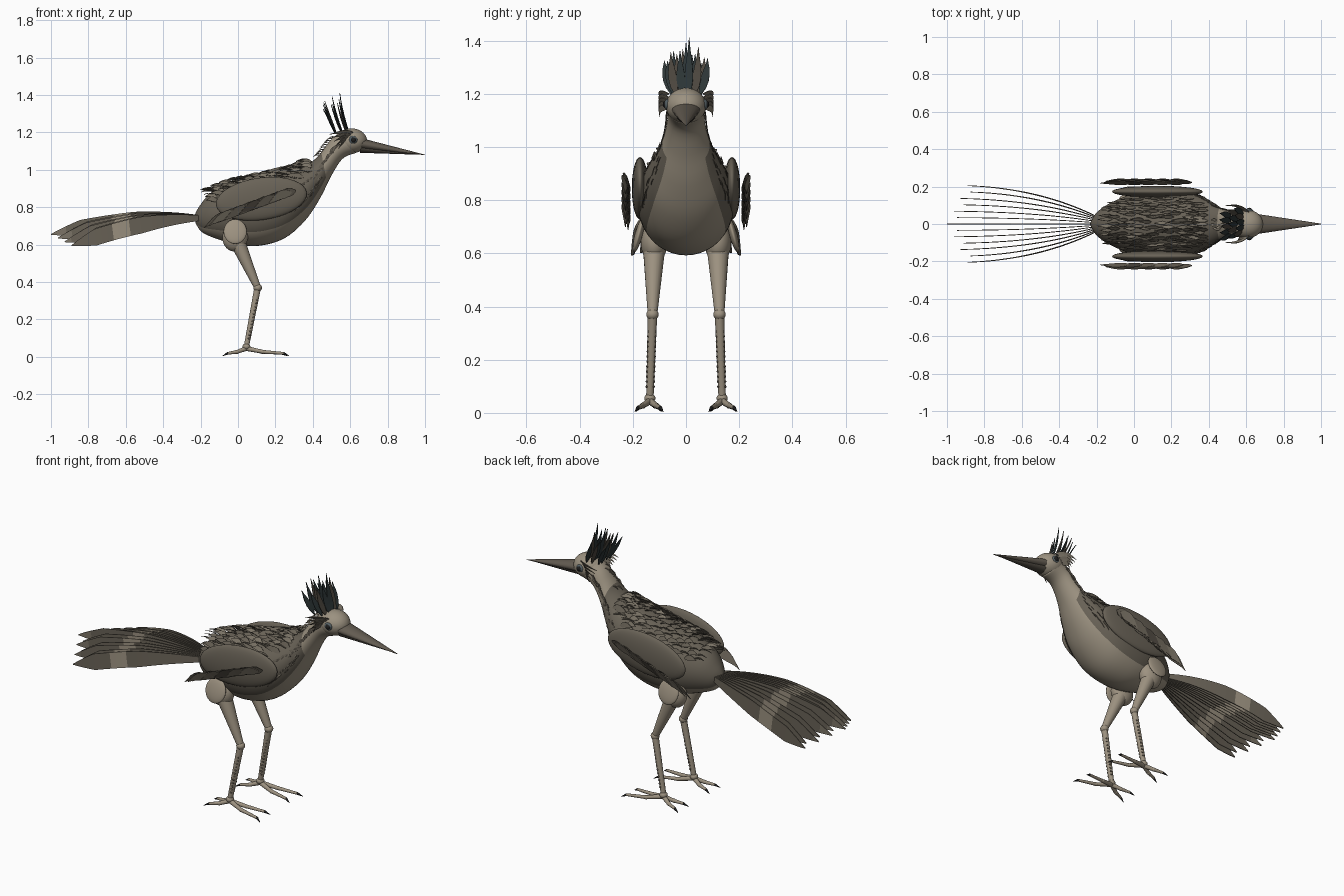
import bpy, bmesh, math, random
from mathutils import Vector, Matrix

random.seed(4)
if "Cube" in bpy.data.objects:
    bpy.data.objects.remove(bpy.data.objects["Cube"])


def material(name, *rgb):
    m = bpy.data.materials.new(name)
    m.use_nodes = True
    m.diffuse_color = (*rgb, 1)
    m.node_tree.nodes["Principled BSDF"].inputs["Base Color"].default_value = (*rgb, 1)
    return m


DARK = material("dark_plumage", 0.14, 0.122, 0.094)
PALE = material("pale_plumage", 0.33, 0.285, 0.217)
MID = material("mid_feather", 0.2, 0.175, 0.135)
DEEP = material("deep_brown", 0.07, 0.06, 0.047)
CREST = material("crest_teal", 0.025, 0.035, 0.036)
LEG = material("leg_tan", 0.34, 0.29, 0.22)
BEAK = material("beak_brown", 0.125, 0.106, 0.083)
BLACK = material("black", 0.012, 0.012, 0.012)
RING = material("eye_ring", 0.09, 0.115, 0.125)


def finish(name, bm, *mats, smooth=True):
    for f in bm.faces:
        f.smooth = smooth
    mesh = bpy.data.meshes.new(name)
    bm.to_mesh(mesh)
    bm.free()
    for m in mats:
        mesh.materials.append(m)
    ob = bpy.data.objects.new(name, mesh)
    bpy.context.collection.objects.link(ob)
    return ob


def plumes(name, bm, *mats, thick=.003):
    ob = finish(name, bm, *mats, smooth=False)
    solid = ob.modifiers.new("thickness", "SOLIDIFY")
    solid.thickness, solid.offset = thick, 0


def ball(name, loc, size, mat, tilt=0, axis="Y"):
    bm = bmesh.new()
    bmesh.ops.create_uvsphere(bm, u_segments=32, v_segments=18, radius=1, matrix=Matrix.LocRotScale(
        Vector(loc), Matrix.Rotation(math.radians(tilt), 3, axis), Vector(size)))
    finish(name, bm, mat)


def rod(name, a, b, r1, r2, mat, flat=1):
    a, b = Vector(a), Vector(b)
    rot = (b - a).to_track_quat("Z", "Y")
    bm = bmesh.new()
    bmesh.ops.create_cone(bm, cap_ends=True, segments=20, radius1=r1, radius2=r2, depth=(b - a).length,
                          matrix=Matrix.LocRotScale((a + b) / 2, rot, Vector((1, flat, 1))))
    ob = finish(name, bm, mat)
    ob.data.set_sharp_from_angle(angle=math.radians(50))


def leaf(t):
    return math.sin(math.pi * min(1, t ** 0.75 + 0.04)) if t < 1 else 0.03


def feather(bm, base, ctrl, tip, wide, index=0, shape=leaf, steps=6):
    """Flat curved blade; wide is its half-width vector, index a number or a rule on the face centre."""
    base, ctrl, tip, wide = map(Vector, (base, ctrl, tip, wide))
    last = None
    for i in range(steps + 1):
        t = i / steps
        p = base * (1 - t) ** 2 + ctrl * 2 * t * (1 - t) + tip * t * t
        pair = [bm.verts.new(p + wide * s * shape(t)) for s in (1, -1)]
        if last:
            f = bm.faces.new((last[0], last[1], pair[1], pair[0]))
            f.material_index = index(f.calc_center_median()) if callable(index) else index
        last = pair


# Body and neck: rings between an upper and a lower outline point, with a half-width
stations = [(-.235, .75, -.225, .71, .01), (-.21, .80, -.19, .665, .06), (-.15, .87, -.11, .63, .11),
            (-.02, .935, 0, .60, .16), (.12, .965, .12, .595, .18), (.25, .995, .25, .635, .18),
            (.36, 1.025, .36, .73, .15), (.42, 1.065, .44, .85, .108), (.46, 1.115, .5, .97, .08),
            (.5, 1.165, .56, 1.06, .069), (.55, 1.205, .63, 1.09, .07)]


def station(s):
    i = min(int(s), len(stations) - 2)
    u = s - i
    p = [stations[max(0, min(len(stations) - 1, i + k))] for k in (-1, 0, 1, 2)]
    return [b + .5 * u * (c - a + u * (2 * a - 5 * b + 4 * c - d + u * (3 * (b - c) + d - a)))
            for a, b, c, d in zip(*p)]


def skin(s, ang):
    """Point on the body: station s, angle from the spine."""
    tx, tz, bx, bz, w = station(s)
    k = (1 + math.cos(ang)) / 2
    return Vector((bx + (tx - bx) * k, w * math.sin(ang), bz + (tz - bz) * k))


bm = bmesh.new()
SIDES, ROWS = 40, 50
rings = []
for r in range(ROWS + 1):
    s = r / ROWS * (len(stations) - 1)
    rings.append([bm.verts.new(skin(s, 2 * math.pi * k / SIDES)) for k in range(SIDES)])
for r in range(ROWS):
    for k in range(SIDES):
        j = (k + 1) % SIDES
        f = bm.faces.new((rings[r][k], rings[r][j], rings[r + 1][j], rings[r + 1][k]))
        under = math.cos(2 * math.pi * (k + .5) / SIDES) < -.6
        f.material_index = int(under or r > ROWS * .74)
bm.faces.new(rings[0])
bm.faces.new(rings[-1])
bmesh.ops.recalc_face_normals(bm, faces=bm.faces)
finish("body", bm, DARK, PALE)

# Overlapping back feathers: blades lying backwards with lifted tips, in staggered rows
bm = bmesh.new()
for row in range(15):
    s = 2.3 + row * .3
    for col in range(-4, 5):
        ang = (col + .5 * (row % 2) - .25) * .22 + random.uniform(-.05, .05)
        p = skin(s, ang)
        size = random.uniform(.06, .085)
        across = Vector((0, math.cos(ang), -math.sin(ang) + random.choice((-.7, .7)))) * .009
        feather(bm, p, p + Vector((-size * .5, 0, .02)), p + Vector((-size, 0, .004)),
                across, random.choice((0, 0, 1)))
plumes("back_feathers", bm, DARK, MID)

# Chest and neck feathers along each side
bm = bmesh.new()
for side in (-1, 1):
    for i in range(30):
        s = 5.6 + i * .13
        for turn in (1.25, 1.75) if s < 7.4 else (1.4,):
            p = skin(s, side * (turn + random.uniform(-.12, .12)))
            feather(bm, p, p + Vector((-.02, side * .012, -.012)), p + Vector((-.035, side * .008, -.045)),
                    (.006, 0, -.003), i % 2)
plumes("neck_feathers", bm, DARK, DEEP, thick=.002)

# Pale ruffled nape
bm = bmesh.new()
for i in range(10):
    p = skin(7.3 + i * .22, random.uniform(-.4, .4))
    feather(bm, p, p + Vector((-.02, 0, .005)), p + Vector((-.033, 0, -.012)), (0, .007, .002), i % 2)
plumes("nape_feathers", bm, PALE, MID, thick=.002)

# Head, beak and crest
ball("head", (.605, 0, 1.155), (.085, .076, .067), PALE)
rod("upper_beak", (.655, 0, 1.14), (1, 0, 1.08), .054, .002, BEAK, .55)
rod("lower_beak", (.655, 0, 1.118), (.95, 0, 1.083), .036, .002, DEEP, .75)

bm = bmesh.new()
for row in range(3):
    for col in range(-2, 3):
        x = .52 + row * .034 + random.uniform(-.007, .007)
        y = col * .023 + (row - 1) * .008
        rise = 1.375 + row * .014 - abs(col) * .028 + random.uniform(-.015, .015)
        feather(bm, (x, y, 1.195), (x - .035, y * 1.5, 1.28), (x - .062 + row * .006, y * 1.5, rise),
                (.004, .016, 0), int((row + col) % 3 == 0))
plumes("crest", bm, CREST, DEEP)

for side, tag in ((1, "left"), (-1, "right")):
    # Eye, with a ring, brow and cheek feathers
    ball(tag + "_eye_ring", (.615, side * .069, 1.16), (.023, .013, .021), RING)
    ball(tag + "_eye", (.617, side * .076, 1.16), (.014, .011, .014), BLACK)
    bm = bmesh.new()
    for i in range(5):
        z = 1.2 - i * .013
        feather(bm, (.615 - i * .012, side * .064, z), (.56, side * .108, z + .008),
                (.49 + i * .012, side * .098, z - .01 - i * .006), (.002, side * .006, .01), int(i > 1))
    plumes(tag + "_brow_feathers", bm, MID, DARK)

    # Folded wing with a slanting band of flight feathers
    ball(tag + "_wing", (.125, side * .173, .845), (.245, .031, .113), DARK, -8)
    bm = bmesh.new()
    for i in range(15):
        t = i / 14
        x, z, y = .31 - .33 * t, .89 - .125 * t, side * (.223 + .006 * math.sin(i * 2.1))
        size = .13 + .05 * t
        feather(bm, (x, y, z), (x - size * .5, y + side * .006, z - .01), (x - size * .9, y, z - size * .42),
                (-.009, side * .011, .022), (0, 1, 0, 2)[i % 4])
    plumes(tag + "_flight_feathers", bm, DARK, MID, DEEP)

    # Leg, with a thin flap of feathers flaring over the thigh
    hip, knee, ankle = (-.005, side * .12, .62), (.105, side * .126, .37), (.045, side * .136, .055)
    ball(tag + "_thigh", (-.015, side * .12, .64), (.068, .05, .077), LEG, 10)
    ball(tag + "_thigh_flap", (-.015, side * .178, .67), (.062, .015, .068), LEG, side * 15, "X")
    rod(tag + "_upper_leg", hip, knee, .042, .018, LEG)
    ball(tag + "_knee", knee, (.023, .023, .021), LEG)
    rod(tag + "_lower_leg", knee, ankle, .018, .014, LEG)
    ball(tag + "_ankle", ankle, (.021, .021, .018), LEG)
    for i in range(12):
        p = Vector(knee).lerp(Vector(ankle), .2 + i * .06)
        for face in (-1, 1):
            ball(f"{tag}_leg_scale_{i + 1}", p + Vector((.005, face * .0135, 0)), (.007, .004, .005), BEAK, 20)

    # Two toes forward, two back, each with a claw
    for i, (reach, spread, bend) in enumerate(((.2, .045, .45), (.19, -.04, .45), (-.1, .042, .5), (-.1, -.034, .5))):
        start = Vector((.045, side * .136, .045))
        mid = start + Vector((reach * bend, side * spread * .6, -.018))
        end = start + Vector((reach, side * spread, -.026))
        claw = end + Vector((math.copysign(.028, reach), side * spread * .25, -.014))
        rod(f"{tag}_toe_base_{i + 1}", start, mid, .013, .01, LEG)
        ball(f"{tag}_toe_joint_{i + 1}", mid, (.011, .011, .011), LEG)
        rod(f"{tag}_toe_end_{i + 1}", mid, end, .01, .007, LEG)
        rod(f"{tag}_claw_{i + 1}", end, claw, .007, .001, BLACK)


# Tail: a fan of upright blades with a pale band and lighter tips
def tail_shape(t):
    return min(1, .3 + 1.4 * t) * min(1, max(.02, (1 - t) * 6)) ** .8


def tail_colour(p):
    return 1 if -.66 < p.x < -.575 else 2 if p.x < -.9 else 0


bm = bmesh.new()
COUNT = 13
for i in range(COUNT):
    u = i / (COUNT - 1) * 2 - 1
    out = abs(u)
    tip_x = -1 + .11 * out + (.035 if i % 2 else 0)
    feather(bm, (-.19, u * .035, .742), (-.5, u * .19, .765 - .025 * out), (tip_x, u * .205, .655 - .06 * out),
            (-.006, 0, .044), tail_colour, tail_shape, 24)
plumes("tail_feathers", bm, DARK, PALE, MID, thick=.004)
